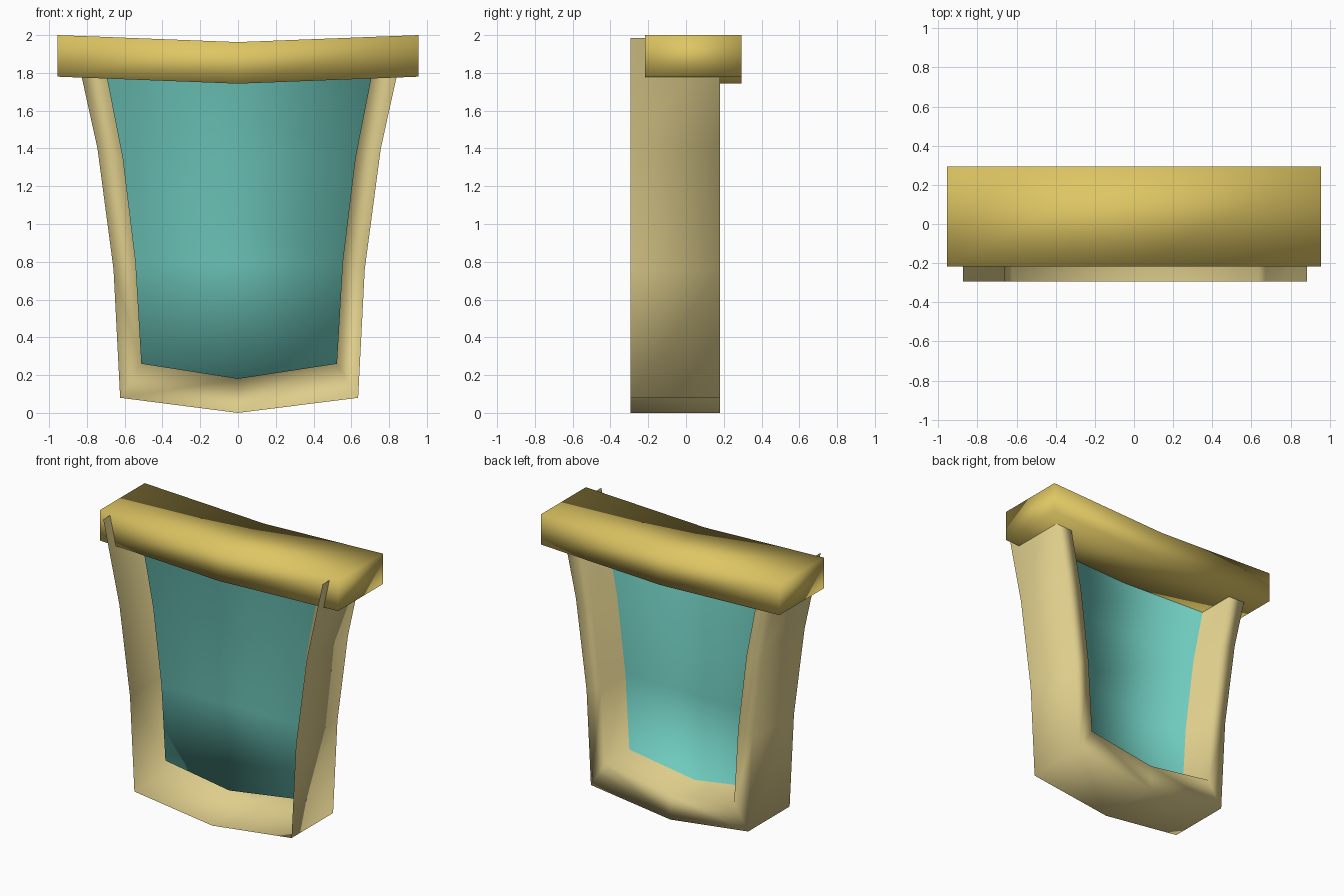
import bpy

if "Cube" in bpy.data.objects:
    bpy.data.objects.remove(bpy.data.objects["Cube"])

def material(name, rgb):
    m = bpy.data.materials.new(name)
    m.diffuse_color = (*rgb, 1)
    m.use_nodes = True
    m.node_tree.nodes["Principled BSDF"].inputs["Base Color"].default_value = m.diffuse_color
    return m

gold = material("gold", (0.73, 0.56, 0.125))
sand = material("sand", (0.73, 0.61, 0.26))
teal = material("teal", (0.16, 0.60, 0.52))

def build(name, verts, faces, mats, indices=None):
    me = bpy.data.meshes.new(name)
    me.from_pydata(verts, [], faces)
    for m in mats:
        me.materials.append(m)
    for i, p in enumerate(me.polygons):
        p.use_smooth = True
        if indices:
            p.material_index = indices[i]
    me.update()
    ob = bpy.data.objects.new(name, me)
    bpy.context.collection.objects.link(ob)
    return ob

# U-shaped frame: right-hand half profiles (x, z), mirrored to a full path
SHIFT = 0.006
outer = [(0.63, 0.08), (0.665, 0.76), (0.75, 1.40), (0.879, 1.985)]
inner = [(0.518, 0.26), (0.55, 0.80), (0.617, 1.35), (0.725, 1.90)]

def u_path(half, bottom):
    left = [(-x, z) for x, z in reversed(half)]
    return [(x + SHIFT, z) for x, z in left + [(-SHIFT, bottom)] + half]

out_path, in_path = u_path(outer, 0.0), u_path(inner, 0.18)
n = len(out_path)

# Open-fronted shell: outer wall, rear rim, recessed inner wall
rings = [(out_path, -0.295), (out_path, 0.18), (in_path, 0.18), (in_path, -0.10)]
verts = [(x, y, z) for path, y in rings for x, z in path]
faces = [(r * n + i, r * n + i + 1, (r + 1) * n + i + 1, (r + 1) * n + i)
         for r in range(3) for i in range(n - 1)]
count = len(faces)

# Recessed pane, in rows between left and right inner edges
b = 3 * n
faces += [(b + i, b + i + 1, b + n - 2 - i, b + n - 1 - i) for i in range(3)]
faces.append((b + 3, b + 4, b + 5))
build("window_frame_and_pane", verts, faces, [sand, teal],
      [0] * count + [1] * (len(faces) - count))

# Lintel: rectangular section sagging at the middle
verts = []
for x, sag in ((-0.955, 0), (0, 0.037), (0.955, 0)):
    verts += [(x, y, z - sag) for y, z in
              ((-0.218, 1.78), (0.295, 1.78), (0.295, 2.0), (-0.218, 2.0))]
faces = [(s * 4 + i, s * 4 + 4 + i, s * 4 + 4 + (i + 1) % 4, s * 4 + (i + 1) % 4)
         for s in range(2) for i in range(4)]
faces = [f[::-1] for f in faces] + [(3, 2, 1, 0), (8, 9, 10, 11)]
build("lintel", verts, faces, [gold])
